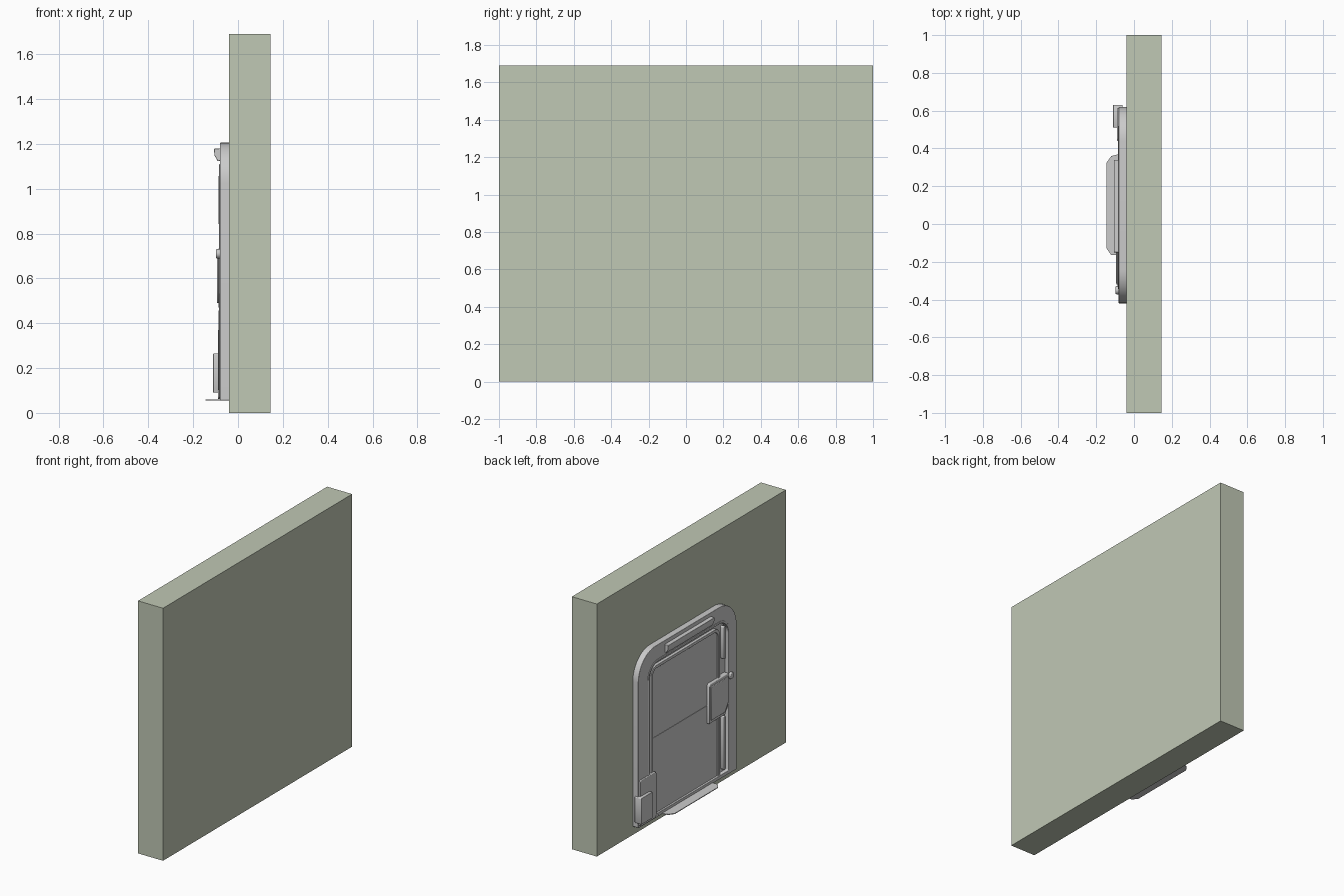
import bpy, bmesh
from math import sin, cos, pi

if "Cube" in bpy.data.objects:
    bpy.data.objects.remove(bpy.data.objects["Cube"])


def arch(y0, y1, z0, z1, r_top, r_bot=0.004, n=12):
    """Rounded rectangle in the y-z plane with separate top and bottom radii."""
    pts = []
    corners = [(y1 - r_top, z1 - r_top, r_top, 0), (y0 + r_top, z1 - r_top, r_top, 1),
               (y0 + r_bot, z0 + r_bot, r_bot, 2), (y1 - r_bot, z0 + r_bot, r_bot, 3)]
    for cy, cz, r, q in corners:
        steps = n if r > 0.01 else 2
        for i in range(steps + 1):
            a = (q + i / steps) * pi / 2
            pts.append((cy + r * cos(a), cz + r * sin(a)))
    return pts


def extrude(name, outer, a, b, axis='x', inner=None, bevel=0.0, segs=3):
    """Extrude an outline along an axis from a to b; an inner outline makes a ring."""
    place = {'x': lambda p, t: (t, p[0], p[1]),
             'y': lambda p, t: (p[0], t, p[1]),
             'z': lambda p, t: (p[0], p[1], t)}[axis]
    bm = bmesh.new()

    def loops(pts):
        return [[bm.verts.new(place(p, t)) for p in pts] for t in (a, b)]

    def bridge(l0, l1):
        for i in range(len(l0)):
            j = (i + 1) % len(l0)
            bm.faces.new((l0[i], l0[j], l1[j], l1[i]))

    o0, o1 = loops(outer)
    bridge(o0, o1)
    if inner:
        i0, i1 = loops(inner)
        bridge(i0, i1)
        bridge(o0, i0)
        bridge(o1, i1)
    else:
        bm.faces.new(o0)
        bm.faces.new(o1)
    bmesh.ops.recalc_face_normals(bm, faces=bm.faces)
    mesh = bpy.data.meshes.new(name)
    bm.to_mesh(mesh)
    bm.free()
    ob = bpy.data.objects.new(name, mesh)
    bpy.context.collection.objects.link(ob)
    if bevel:
        m = ob.modifiers.new("bevel", 'BEVEL')
        m.width, m.segments = bevel, segs
        m.limit_method, m.angle_limit = 'ANGLE', 0.7
    bpy.ops.object.select_all(action='DESELECT')
    ob.select_set(True)
    bpy.context.view_layer.objects.active = ob
    bpy.ops.object.shade_smooth_by_angle(angle=0.6)
    return ob


# wall block
wall = extrude("wall", [(-1, 0), (1, 0), (1, 1.69), (-1, 1.69)], -0.04, 0.145)
olive = bpy.data.materials.new("olive_wall")
olive.diffuse_color = (0.53, 0.58, 0.46, 1)
olive.use_nodes = True
olive.node_tree.nodes["Principled BSDF"].inputs["Base Color"].default_value = olive.diffuse_color
wall.data.materials.append(olive)

# hatch frame: flange, thick ring, inner lip
outline = arch(-0.42, 0.62, 0.055, 1.205, 0.18)
extrude("back_plate", arch(-0.41, 0.61, 0.057, 1.195, 0.17), -0.058, -0.038)
extrude("frame", outline, -0.081, -0.038, bevel=0.012,
        inner=arch(-0.335, 0.51, 0.075, 1.10, 0.10))
extrude("recess_lip", arch(-0.345, 0.52, 0.066, 1.11, 0.11), -0.084, -0.05, bevel=0.003,
        inner=arch(-0.33, 0.505, 0.08, 1.095, 0.095))

# door leaf with raised rim, split by a fine seam
extrude("door_rim", arch(-0.25, 0.48, 0.062, 1.07, 0.055), -0.078, -0.05, bevel=0.004,
        inner=arch(-0.23, 0.46, 0.075, 1.05, 0.04))
extrude("door_lower_panel", arch(-0.235, 0.465, 0.07, 0.589, 0.004), -0.07, -0.05)
extrude("door_upper_panel", arch(-0.235, 0.465, 0.591, 1.055, 0.045), -0.07, -0.05)

# guide bars in the channel beside the door
for name, z0, z1 in (("upper_guide_bar", 0.84, 1.06), ("lower_guide_bar", 0.10, 0.46)):
    extrude(name, arch(-0.302, -0.28, z0, z1, 0.01, 0.01), -0.086, -0.05, bevel=0.003)

# grab bar at the top
extrude("grab_bar", [(-0.075, 1.125), (-0.09, 1.122), (-0.105, 1.148), (-0.107, 1.178), (-0.075, 1.18)],
        -0.15, 0.34, axis='y', bevel=0.003)

# latch housing and its raised cover, with a knob beside it
extrude("latch_housing", [(-0.12, 0.47), (-0.12, 0.72), (-0.13, 0.735), (-0.325, 0.735),
                          (-0.335, 0.72), (-0.335, 0.54), (-0.29, 0.47)],
        -0.088, -0.05, bevel=0.005)
extrude("latch_cover", [(-0.135, 0.49), (-0.135, 0.715), (-0.32, 0.715), (-0.32, 0.55), (-0.28, 0.49)],
        -0.094, -0.08, bevel=0.004)
knob = [(-0.35 + 0.022 * cos(i * pi / 12), 0.71 + 0.022 * sin(i * pi / 12)) for i in range(24)]
extrude("latch_knob", knob, -0.098, -0.078, bevel=0.005)

# control unit at the lower corner
extrude("control_plate", arch(0.44, 0.612, 0.062, 0.37, 0.015, 0.015), -0.09, -0.05, bevel=0.004)
extrude("control_box", arch(0.51, 0.63, 0.09, 0.265, 0.004), -0.111, -0.06, bevel=0.003)

# thin doorstep flap with clipped corners
extrude("step_flap", [(-0.05, -0.165), (-0.12, -0.165), (-0.145, -0.13), (-0.145, 0.325),
                      (-0.12, 0.36), (-0.08, 0.37), (-0.05, 0.37)], 0.055, 0.06, axis='z')
